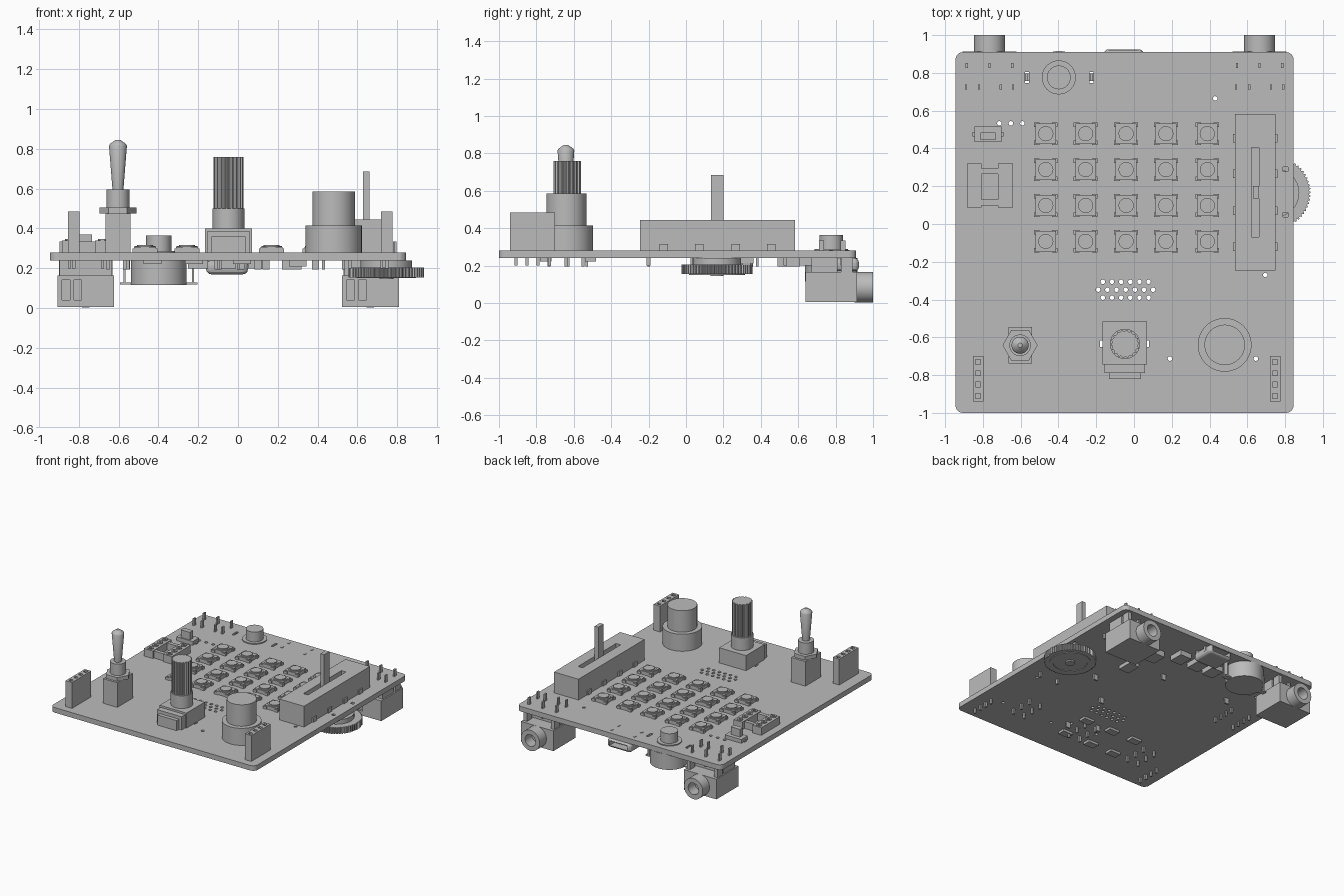
import bpy, bmesh, math
from mathutils import Matrix, Vector

cube = bpy.data.objects.get("Cube")
if cube:
    bpy.data.objects.remove(cube, do_unlink=True)

grey = bpy.data.materials.new("plain_grey")
grey.use_nodes = True
grey.diffuse_color = (0.5, 0.5, 0.5, 1)
grey.node_tree.nodes["Principled BSDF"].inputs["Base Color"].default_value = (0.5, 0.5, 0.5, 1)

TOP, UNDER = 0.28, 0.24   # board faces


def finish(name, bm, smooth=False):
    bmesh.ops.recalc_face_normals(bm, faces=bm.faces)
    mesh = bpy.data.meshes.new(name)
    bm.to_mesh(mesh)
    bm.free()
    mesh.materials.append(grey)
    obj = bpy.data.objects.new(name, mesh)
    bpy.context.scene.collection.objects.link(obj)
    if smooth:
        bpy.ops.object.select_all(action='DESELECT')
        obj.select_set(True)
        bpy.context.view_layer.objects.active = obj
        bpy.ops.object.shade_smooth_by_angle(angle=math.radians(35))
    return obj


def boxes(name, items):
    """Each item is (x, y, width, depth, bottom, top)."""
    bm = bmesh.new()
    for x, y, w, d, low, high in items:
        m = Matrix.Translation((x, y, (low + high) / 2)) @ Matrix.Diagonal((w, d, high - low, 1))
        bmesh.ops.create_cube(bm, size=1, matrix=m)
    return finish(name, bm)


def prism(name, outline, low, high):
    bm = bmesh.new()
    face = bm.faces.new([bm.verts.new((x, y, low)) for x, y in outline])
    new = bmesh.ops.extrude_face_region(bm, geom=[face])["geom"]
    bmesh.ops.translate(bm, vec=(0, 0, high - low), verts=[v for v in new if isinstance(v, bmesh.types.BMVert)])
    return finish(name, bm)


def lathe(name, place, profile, sides=32, along_y=False, smooth=True):
    """Spin (radius, height) points; the end points are closed on the axis."""
    bm = bmesh.new()
    pts = [(0, profile[0][1])] + profile + [(0, profile[-1][1])]
    verts = [bm.verts.new((r, 0, z)) for r, z in pts]
    edges = [bm.edges.new(pair) for pair in zip(verts, verts[1:])]
    bmesh.ops.spin(bm, geom=verts + edges, cent=(0, 0, 0), axis=(0, 0, 1),
                   angle=math.tau, steps=sides, use_merge=True)
    bmesh.ops.remove_doubles(bm, verts=bm.verts, dist=0.0001)
    turn = Matrix.Rotation(-math.pi / 2, 4, 'X') if along_y else Matrix()
    bmesh.ops.transform(bm, matrix=Matrix.Translation(place) @ turn, verts=bm.verts)
    return finish(name, bm, smooth)


def gear(name, x, y, radius, tooth, count, low, high):
    outline = []
    for i in range(count * 4):
        a, r = math.tau * i / (count * 4), radius - (tooth if i % 4 > 1 else 0)
        outline.append((x + r * math.cos(a), y + r * math.sin(a)))
    return prism(name, outline, low, high)


def cut(obj, cutter):
    mod = obj.modifiers.new("cut", 'BOOLEAN')
    mod.operation, mod.solver, mod.object = 'DIFFERENCE', 'EXACT', cutter
    bpy.context.view_layer.update()
    graph = bpy.context.evaluated_depsgraph_get()
    mesh = bpy.data.meshes.new_from_object(obj.evaluated_get(graph))
    obj.modifiers.clear()
    obj.data = mesh
    bpy.data.objects.remove(cutter, do_unlink=True)


# Circuit board with rounded corners
left, right, front, back, corner = -0.945, 0.845, -1, 0.91, 0.04
outline = []
for k, (cx, cy) in enumerate([(right - corner, back - corner), (left + corner, back - corner),
                              (left + corner, front + corner), (right - corner, front + corner)]):
    for step in range(7):
        a = math.pi / 2 * (k + step / 6)
        outline.append((cx + corner * math.cos(a), cy + corner * math.sin(a)))
board = prism("circuit_board", outline, UNDER, TOP)

# Speaker grille, mounting holes and slots
holes = [(0.43, 0.665), (0.695, -0.27), (0.19, -0.713), (0.645, -0.713)]
holes += [(-0.713 + 0.061 * i, 0.533) for i in range(3)]
for row, count in enumerate((6, 7, 6)):
    holes += [(-0.044 + 0.0485 * (i - (count - 1) / 2), -0.306 - 0.042 * row) for i in range(count)]
bm = bmesh.new()
for x, y in holes:
    bmesh.ops.create_cone(bm, cap_ends=True, segments=12, radius1=0.012, radius2=0.012, depth=0.2,
                          matrix=Matrix.Translation((x, y, TOP)))
cut(board, finish("hole_cutter", bm))
slots = [(-0.567, 0.776, 0.02, 0.06), (-0.225, 0.776, 0.02, 0.06), (0.803, 0.29, 0.026, 0.024),
         (0.803, 0.05, 0.026, 0.024), (-0.17, -0.633, 0.02, 0.035), (0.07, -0.633, 0.02, 0.035)]
cut(board, boxes("slot_cutter", [s + (0.2, 0.3) for s in slots]))

# Grid of push buttons
for x in (-0.467, -0.256, -0.042, 0.169, 0.388):
    for row in range(4):
        y = 0.478 - 0.19 * row
        feet = [(x + sx * 0.048, y + sy * 0.048, 0.03, 0.024, TOP, 0.3) for sx in (-1, 1) for sy in (-1, 1)]
        boxes("push_button_base", [(x, y, 0.11, 0.11, TOP, 0.308)] + feet)
        lathe("push_button_cap", (x, y, TOP), [(0.052, 0), (0.052, 0.032), (0.043, 0.032),
                                               (0.043, 0.028), (0.04, 0.028), (0.04, 0.038)], 20)

# Slide control with slot and lever
slider = boxes("slider_body", [(0.642, 0.169, 0.215, 0.828, TOP, 0.445)])
cut(slider, boxes("slider_cutter", [(0.642, 0.168, 0.04, 0.476, 0.36, 0.5)]))
boxes("slider_lever", [(0.645, 0.167, 0.032, 0.066, 0.35, 0.685)])
boxes("slider_clips", [(0.642, y, 0.235, 0.045, TOP, 0.315) for y in (-0.12, 0.07, 0.265, 0.455)])

# Large round knob
lathe("round_knob", (0.48, -0.64, TOP), [(0.142, 0), (0.142, 0.135), (0.107, 0.135), (0.107, 0.305)], 48)

# Rotary encoder with knurled shaft
ex, ey = -0.048, -0.635
boxes("encoder_body", [(ex, -0.63, 0.235, 0.23, TOP, 0.4), (ex, -0.765, 0.215, 0.05, TOP, 0.385),
                       (ex, -0.8, 0.17, 0.04, TOP, 0.36)])
lathe("encoder_collar", (ex, ey, 0.4), [(0.08, 0), (0.08, 0.1)])
gear("encoder_shaft", ex, ey, 0.075, 0.008, 18, 0.5, 0.758)

# Toggle switch
tx, ty = -0.603, -0.642
boxes("toggle_body", [(tx, ty, 0.125, 0.195, TOP, 0.475)])
lathe("toggle_nut", (tx, ty, 0.475), [(0.093, 0), (0.093, 0.03)], 6, smooth=False)
lathe("toggle_collar", (tx, ty, 0.5), [(0.057, 0), (0.057, 0.095)])
lathe("toggle_lever", (tx, ty, 0.59), [(0.027, 0), (0.045, 0.225), (0.04, 0.235), (0.012, 0.255)])

# Upright pin sockets
for x in (-0.825, 0.747):
    rows = [-0.73 - 0.06 * i for i in range(4)]
    socket = boxes("pin_socket", [(x, -0.82, 0.056, 0.24, TOP, 0.485)])
    cut(socket, boxes("socket_cutter", [(x, y, 0.026, 0.026, 0.43, 0.5) for y in rows]))
    boxes("pin_socket_legs", [(x, y, 0.016, 0.016, 0.2, UNDER) for y in rows])

# Chip socket with contacts, and the small slide switch behind it
cx, cy = -0.763, 0.204
rails = [(cx + s * 0.083, cy, 0.078, 0.235, TOP, 0.34) for s in (-1, 1)]
bars = [(cx, cy + dy, 0.1, 0.03, TOP, 0.335) for dy in (-0.09, 0.075)]
chip_socket = boxes("chip_socket", rails + bars)
contacts = [(cx + s * 0.083, cy + 0.06 * (i - 1.5)) for s in (-1, 1) for i in range(4)]
for x, y in contacts:
    lathe("chip_contact", (x, y, 0.335), [(0.022, 0), (0.022, 0.012), (0.01, 0.012), (0.01, 0.002)], 12)
boxes("chip_legs", [(x, y, 0.014, 0.014, 0.2, UNDER) for x, y in contacts])
boxes("slide_switch", [(-0.773, 0.475, 0.145, 0.08, TOP, 0.31), (-0.773, 0.465, 0.08, 0.04, 0.31, 0.37),
                       (-0.773, 0.475, 0.165, 0.025, TOP, 0.29)])

# Round power button, its housing and side legs
lathe("power_button_ring", (-0.398, 0.776, TOP), [(0.09, 0), (0.09, 0.008), (0.07, 0.008)])
lathe("power_button", (-0.398, 0.776, TOP), [(0.063, 0), (0.063, 0.085)])
lathe("power_button_housing", (-0.398, 0.776, 0.115), [(0.14, 0), (0.14, 0.125)], 40)
boxes("power_button_legs", [(-0.398 + s * 0.172, 0.776, 0.01, 0.04, 0.12, TOP) for s in (-1, 1)]
      + [(-0.398, 0.776, 0.39, 0.04, 0.118, 0.128)])

# Audio jacks hanging below the rear edge
for jx in (-0.765, 0.665):
    body = boxes("jack_body", [(jx, 0.777, 0.285, 0.275, 0.005, 0.165)])
    cut(body, boxes("jack_cutter", [(jx + dx, 0.64, 0.04, 0.03, 0.04, 0.14) for dx in (-0.1, -0.04)]))
    boxes("jack_riser", [(jx, 0.74, 0.265, 0.14, 0.165, UNDER)])
    boxes("jack_posts", [(jx + s * 0.12, 0.86, 0.03, 0.06, 0.165, UNDER) for s in (-1, 1)])
    lathe("jack_barrel", (jx, 0.9, 0.084), [(0.082, 0), (0.082, 0.1), (0.046, 0.1), (0.046, 0.015)], 32, True)
    pins = [(jx + dx, 0.84) for dx in (-0.12, 0, 0.12)]
    pins += [(jx + dx, 0.725) for dx in (-0.125, -0.055, 0.06, 0.125)]
    boxes("jack_pins", [(x, y, 0.012, 0.026, 0.2, 0.335) for x, y in pins])

# Charging port shell under the rear edge
ux = -0.055
port = boxes("charging_port", [(ux, 0.83, 0.21, 0.19, 0.17, UNDER)])
bev = port.modifiers.new("round", 'BEVEL')
bev.width, bev.segments = 0.025, 3
cut(port, boxes("port_cutter", [(ux, 0.91, 0.16, 0.1, 0.187, 0.225)]))
boxes("port_pins", [(ux + s * 0.1, y, 0.012, 0.022, 0.2, 0.284) for s in (-1, 1) for y in (0.775, 0.862)])

# Thumb wheel under the right edge
wx, wy = 0.745, 0.165
gear("thumb_wheel", wx, wy, 0.19, 0.008, 60, 0.155, 0.205)
lathe("wheel_hub", (wx, wy, 0.145), [(0.035, 0), (0.035, 0.01), (0.13, 0.01), (0.13, 0.095)])
lathe("wheel_rim", (wx, wy, 0.15), [(0.15, 0.006), (0.15, 0), (0.125, 0), (0.125, 0.006)])

# Small parts soldered to the underside
boxes("rear_chips", [(x, 0.65, 0.1, 0.12, 0.2, UNDER) for x in (0.1, -0.06, -0.2)]
      + [(0.27, 0.55, 0.1, 0.12, 0.195, UNDER), (0.3, 0.3, 0.09, 0.12, 0.21, UNDER)])
boxes("flat_chips", [(x, y, 0.09, 0.06, 0.222, UNDER) for x in (-0.43, -0.22, 0.02) for y in (-0.75, -0.51)])
boxes("solder_tabs", [(x, y, 0.035, 0.014, 0.195, UNDER) for x, y in
                      ((0.39, 0.03), (0.015, 0.35), (0.1, -0.63), (-0.1, -0.53), (-0.56, 0.38), (0.14, -0.2))])
boxes("control_legs", [(x + dx, ty + dy, 0.016, 0.016, 0.195, UNDER) for x in (tx, ex, 0.48)
                       for dx in (-0.05, 0.05) for dy in (-0.09, 0, 0.09)])
boxes("slider_legs", [(0.642 + s * 0.08, y, 0.014, 0.02, 0.2, UNDER) for s in (-1, 1) for y in (-0.2, 0.53)])
